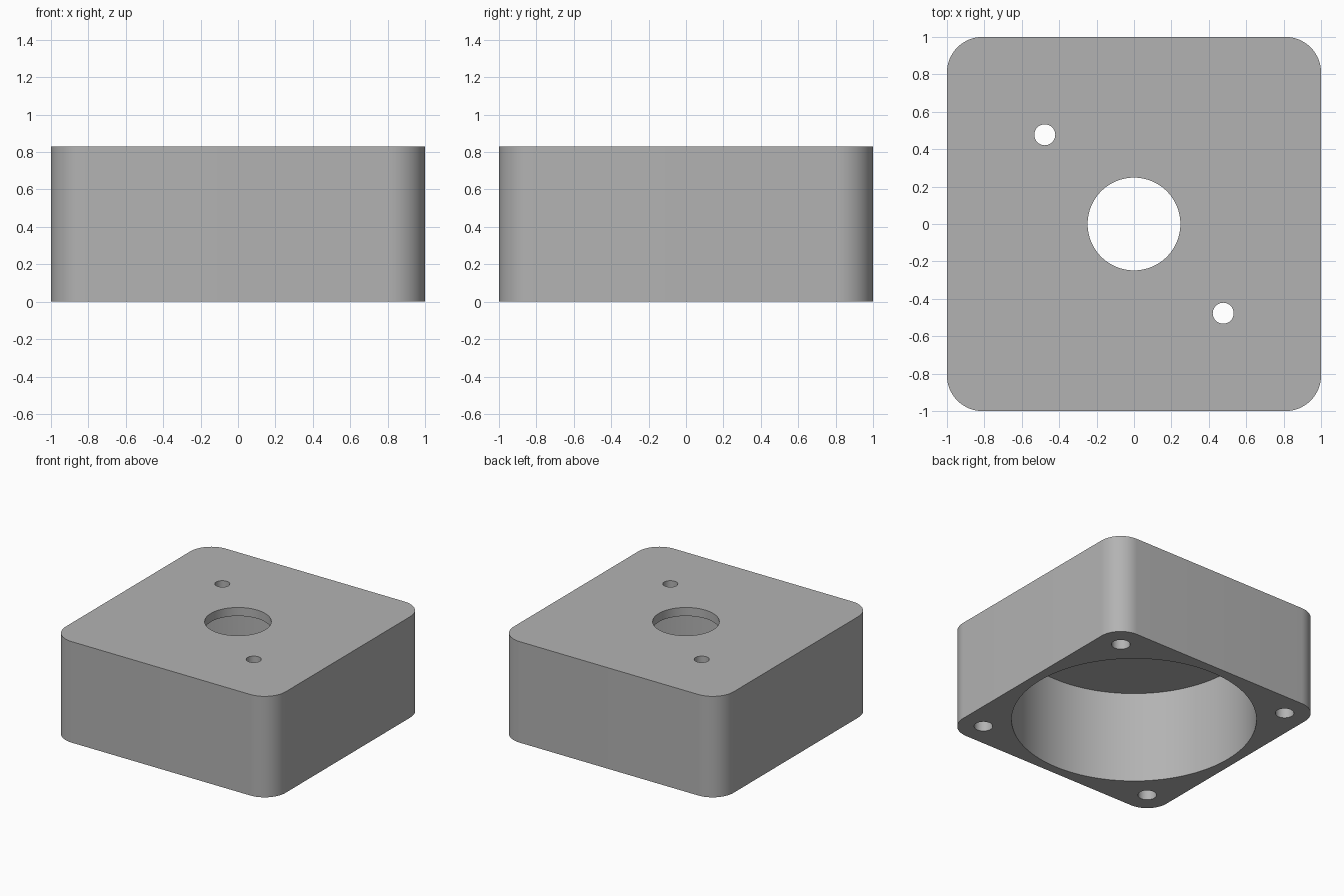
import bpy, bmesh, math

if "Cube" in bpy.data.objects:
    bpy.data.objects.remove(bpy.data.objects["Cube"], do_unlink=True)

HEIGHT = 0.83
CEILING = 0.76        # underside of the top plate
CORNER = 0.19         # vertical corner radius

grey = bpy.data.materials.new("plain grey")
grey.use_nodes = True
colour = (0.45, 0.45, 0.45, 1)
grey.diffuse_color = colour
grey.node_tree.nodes["Principled BSDF"].inputs["Base Color"].default_value = colour

# Block with rounded vertical corners
bpy.ops.mesh.primitive_cube_add(size=1, location=(0, 0, HEIGHT / 2))
housing = bpy.context.object
housing.name = "housing"
housing.scale = (2, 2, HEIGHT)
bpy.ops.object.transform_apply(location=True, rotation=False, scale=True)
bm = bmesh.new()
bm.from_mesh(housing.data)
uprights = [e for e in bm.edges if abs(e.verts[0].co.z - e.verts[1].co.z) > 0.1]
bmesh.ops.bevel(bm, geom=uprights, offset=CORNER, segments=16,
                profile=0.5, affect='EDGES')
bm.to_mesh(housing.data)
bm.free()
housing.data.materials.append(grey)


def drill(name, x, y, radius, bottom, top, sides):
    """Cut one round vertical hole in the housing."""
    bpy.ops.mesh.primitive_cylinder_add(vertices=sides, radius=radius, depth=top - bottom,
                                        location=(x, y, (top + bottom) / 2))
    cutter = bpy.context.object
    cutter.name = name
    cutter.hide_render = True
    cutter.data.materials.append(grey)
    cut = housing.modifiers.new(name, 'BOOLEAN')
    cut.operation = 'DIFFERENCE'
    cut.solver = 'EXACT'
    cut.object = cutter
    bpy.context.view_layer.objects.active = housing
    bpy.ops.object.modifier_apply(modifier=cut.name)
    bpy.data.objects.remove(cutter, do_unlink=True)


# Wide bore open at the bottom, then the central opening in the top plate
drill("main bore", 0, 0, 0.922, -0.2, CEILING, 128)
drill("central opening", 0, 0, 0.248, 0.5, 1, 96)

# Two small through holes on one diagonal of the top plate
for side in (-1, 1):
    drill("top hole", side * 0.477, -side * 0.477, 0.056, 0.5, 1, 48)

# Blind screw holes in the four bottom corners
for x in (-1, 1):
    for y in (-1, 1):
        drill("screw hole", x * 0.805, y * 0.805, 0.07, -0.2, 0.4, 48)

# Smooth curved walls with sharp rims
bpy.ops.object.select_all(action='DESELECT')
housing.select_set(True)
bpy.context.view_layer.objects.active = housing
bpy.ops.object.shade_smooth_by_angle(angle=math.radians(30))
